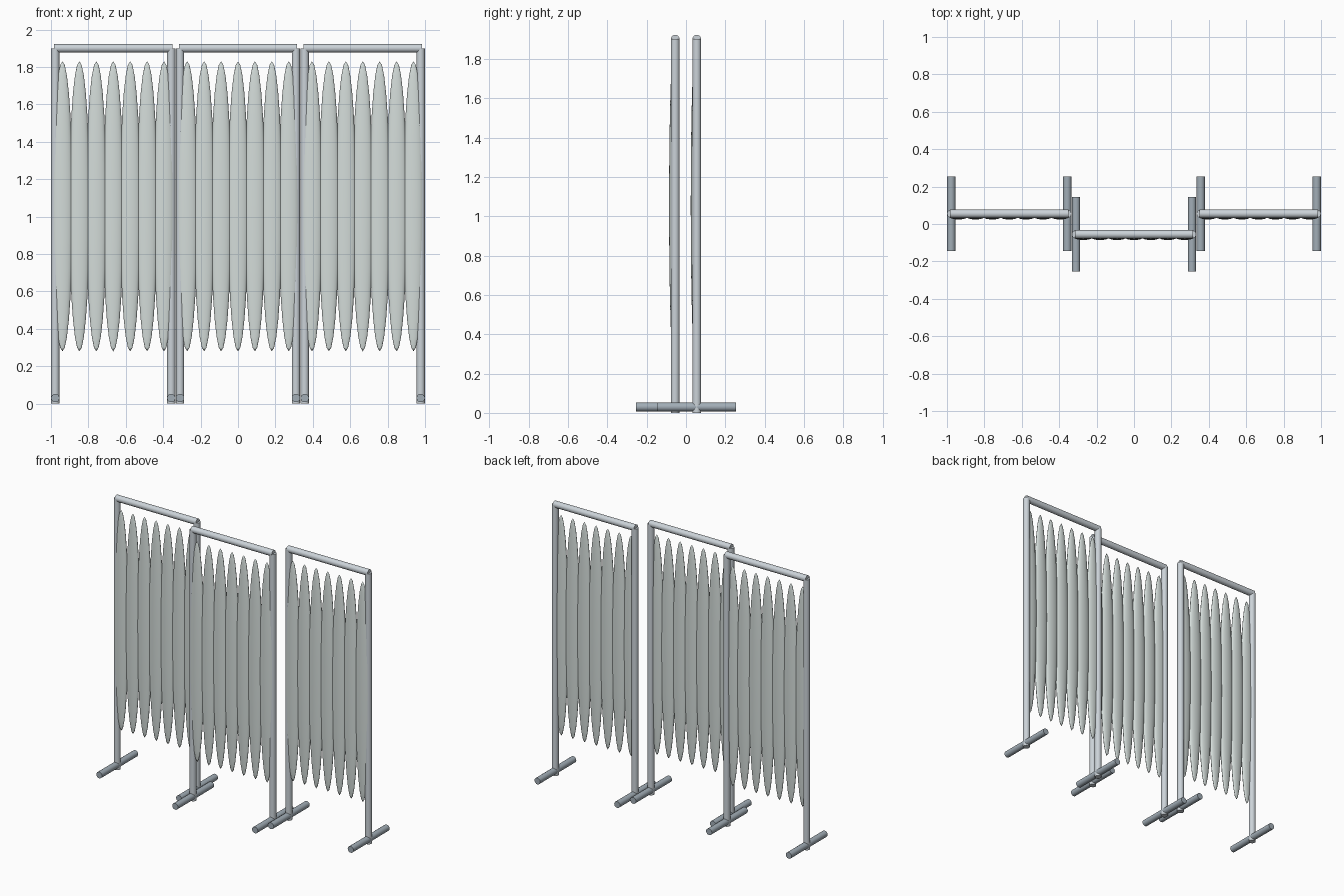
import bpy, math

if "Cube" in bpy.data.objects:
    bpy.data.objects.remove(bpy.data.objects["Cube"])

R = 0.0225          # tube radius
HALF = 0.31         # half distance between the posts of one panel
TOP = 1.90          # height of the top rail axis


def material(name, rgb):
    m = bpy.data.materials.new(name)
    m.diffuse_color = (*rgb, 1)
    m.use_nodes = True
    m.node_tree.nodes["Principled BSDF"].inputs["Base Color"].default_value = m.diffuse_color
    return m


frame_mat = material("frame_grey", (0.60, 0.65, 0.69))
foot_mat = material("foot_grey", (0.36, 0.42, 0.47))
cloth_mat = material("curtain_grey_green", (0.66, 0.72, 0.70))


def finish(name, mat):
    ob = bpy.context.object
    ob.name = name
    ob.data.materials.append(mat)
    bpy.ops.object.shade_smooth_by_angle(angle=math.radians(40))
    return ob


def tube(name, loc, length, rot, mat):
    bpy.ops.mesh.primitive_cylinder_add(vertices=16, radius=R, depth=length,
                                        location=loc, rotation=rot)
    return finish(name, mat)


def fold(name, loc):
    # one long, flattened ellipsoid pleat
    bpy.ops.mesh.primitive_uv_sphere_add(segments=20, ring_count=14, radius=1,
                                         location=loc)
    bpy.context.object.scale = (0.055, 0.021, 0.775)
    bpy.ops.object.transform_apply(location=False, rotation=False, scale=True)
    return finish(name, cloth_mat)


# three staggered screen panels
for label, cx, cy in (("left", -0.667, 0.055), ("middle", 0, -0.055), ("right", 0.667, 0.055)):
    # posts and their floor feet
    for side, s in (("left", -1), ("right", 1)):
        x = cx + s * HALF
        tube(f"{label}_panel_{side}_post", (x, cy, TOP / 2), TOP, (0, 0, 0), frame_mat)
        tube(f"{label}_panel_{side}_foot", (x, cy, 0.03), 0.40, (math.pi / 2, 0, 0), foot_mat)
    # top rail
    tube(f"{label}_panel_top_rail", (cx, cy, TOP), 0.632, (0, math.pi / 2, 0), frame_mat)
    # curtain folds
    for i in range(7):
        fold(f"{label}_panel_curtain_fold_{i + 1}",
             (cx + (i - 3) * 0.0905, cy - 0.01, 1.055))
